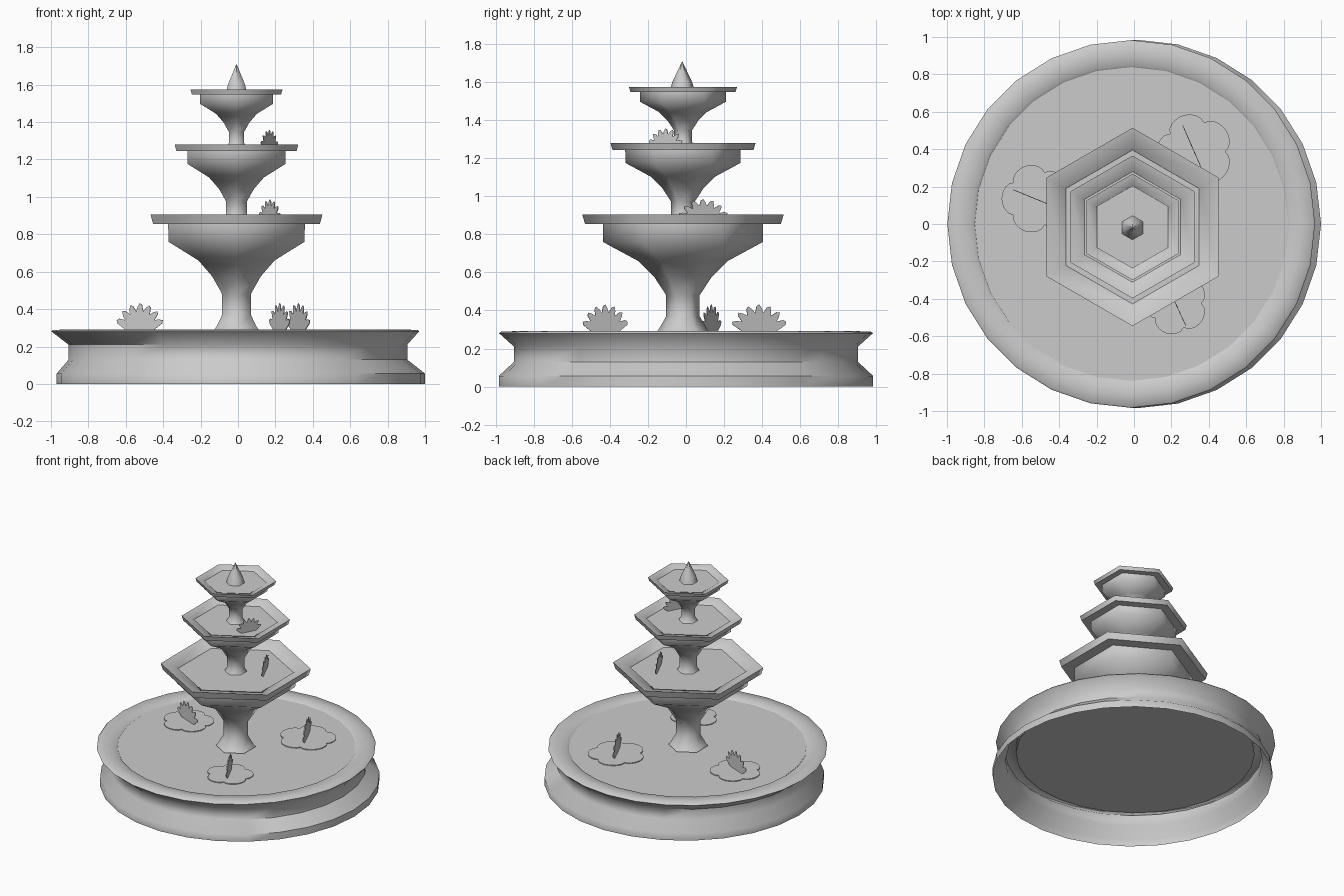
import bpy, bmesh, math
from mathutils import Vector, Matrix

cube = bpy.data.objects.get("Cube")
if cube:
    bpy.data.objects.remove(cube, do_unlink=True)

STONE = (0.6, 0.6, 0.6, 1)
stone = bpy.data.materials.new("stone_grey")
stone.use_nodes = True
stone.diffuse_color = STONE
stone.node_tree.nodes["Principled BSDF"].inputs["Base Color"].default_value = STONE


def finish(name, bm, smooth=None):
    """Turn a bmesh into a named object, smooth below the given angle."""
    mesh = bpy.data.meshes.new(name)
    bm.to_mesh(mesh)
    bm.free()
    mesh.materials.append(stone)
    if smooth:
        mesh.shade_smooth()
        mesh.set_sharp_from_angle(angle=math.radians(smooth))
    obj = bpy.data.objects.new(name, mesh)
    bpy.context.collection.objects.link(obj)
    return obj


def lathe(name, profile, sides, centre, smooth, cap_end=False):
    """Spin (radius, z, x shift) points into a surface, from the bottom up."""
    bm = bmesh.new()
    rings = []
    for r, z, dx in profile:
        ring = []
        for i in range(sides):
            a = math.pi / 2 + math.tau * i / sides
            ring.append(bm.verts.new((centre[0] + dx + r * math.cos(a),
                                      centre[1] + r * math.sin(a), z)))
        rings.append(ring)
    for low, high in zip(rings, rings[1:]):
        for i in range(sides):
            j = (i + 1) % sides
            bm.faces.new((low[i], low[j], high[j], high[i]))
    if cap_end:
        bm.faces.new(rings[-1])
    return finish(name, bm, smooth)


def sheet(name, outline, thickness, matrix):
    """Extrude a flat outline into a thin plate and place it."""
    bm = bmesh.new()
    face = bm.faces.new([bm.verts.new((x, y, 0)) for x, y in outline])
    grown = bmesh.ops.extrude_face_region(bm, geom=[face])["geom"]
    bmesh.ops.translate(bm, vec=(0, 0, thickness),
                        verts=[g for g in grown if isinstance(g, bmesh.types.BMVert)])
    bmesh.ops.recalc_face_normals(bm, faces=bm.faces)
    bm.transform(matrix)
    return finish(name, bm)


# Round basin wall: waisted shell, open underneath, with a rounded rim
lathe("basin_wall", [
    (0.985, 0, 0.015), (0.985, 0.055, 0.015), (0.905, 0.13, 0), (0.905, 0.21, 0),
    (0.983, 0.28, -0.015), (0.975, 0.288, -0.015), (0.91, 0.291, -0.015),
    (0.85, 0.286, -0.015), (0.832, 0.27, -0.015), (0.84, 0.2, -0.01)],
    28, (0, 0), 50)

# Basin water and floor
for name, z in (("basin_water", 0.276), ("basin_floor", 0.2)):
    lathe(name, [(0.84, z - 0.004, -0.012), (0.84, z, -0.012)], 28, (0, 0), None, True)
bottom = bpy.data.objects["basin_floor"].data
bottom.flip_normals()

# Three six-sided bowls on stems: one shape, scaled down
CENTRE = (-0.008, -0.016)
STEM = [(0.14, 0), (0.125, 0.02), (0.088, 0.085), (0.088, 0.195), (0.15, 0.29),
        (0.235, 0.375), (0.42, 0.475), (0.422, 0.57), (0.515, 0.57), (0.53, 0.62),
        (0.415, 0.592), (0.408, 0.575)]
for tier, scale, base in (("lower", 1, 0.285), ("middle", 0.72, 0.834), ("upper", 0.536, 1.243)):
    lathe(tier + "_bowl", [(r * scale, base + z * scale, 0) for r, z in STEM],
          6, CENTRE, 64)
    top = base + 0.583 * scale
    lathe(tier + "_water", [(0.42 * scale, top - 0.003, 0), (0.42 * scale, top, 0)],
          6, CENTRE, None, True)

# Pointed finial
lathe("finial", [(0.066, 1.55, 0), (0.053, 1.6, 0), (0.001, 1.71, 0)],
      6, (-0.008, -0.02), 64, True)


def flower(name, start, end, z, height):
    """A thin standing fan of pointed petals between two ground points."""
    start, end = Vector((*start, 0)), Vector((*end, 0))
    along = (end - start).normalized()
    half = (end - start).length / 2
    petals = 7
    outline = [(-0.5 * half, 0)]
    for i in range(petals * 4 - 1):
        a = math.pi * (0.9 - 0.8 * i / (petals * 4 - 2))
        reach = (0.74, 0.97, 1.03, 0.9)[(i + 1) % 4]
        if i in (0, petals * 4 - 2):
            reach = 0.97
        outline.append((-half * reach * math.cos(math.pi - a), height * reach * math.sin(a)))
    outline = [(-x if i else x, y) for i, (x, y) in enumerate(outline)]
    outline.append((0.5 * half, 0))
    xs = [outline[0]] + sorted(outline[1:-1], key=lambda p: math.atan2(p[1], p[0]), reverse=True)
    up = Vector((0, 0, 1))
    side = along.cross(up)
    mid = (start + end) / 2 + Vector((0, 0, z)) - side * 0.002
    m = Matrix((along, up, side)).transposed().to_4x4()
    m.translation = mid
    sheet(name, xs + [outline[-1]], 0.004, m)
    return mid


def pad(name, spot, radius):
    """A flat scalloped leaf floating on the water."""
    outline = []
    for i in range(50):
        a = math.tau * i / 50
        r = radius * (0.82 + 0.2 * abs(math.sin(2.5 * a)) ** 0.6)
        outline.append((r * math.cos(a), r * math.sin(a)))
    sheet(name, outline, 0.006, Matrix.Translation((spot.x, spot.y, 0.28)))


# Water flowers with floating leaves in the basin
for name, start, end, radius in (
        ("back_left", (0.257, 0.535), (0.388, 0.235), 0.2),
        ("right", (-0.655, 0.187), (-0.395, 0.08), 0.18),
        ("front_left", (0.165, -0.30), (0.28, -0.55), 0.165)):
    pad(name + "_leaf", flower(name + "_flower", start, end, 0.28, 0.147), radius)

# Flowers standing in the bowls
flower("lower_bowl_flower", (0.11, 0.225), (0.23, -0.045), 0.862, 0.12)
flower("middle_bowl_flower", (0.12, -0.2), (0.215, -0.015), 1.25, 0.105)
